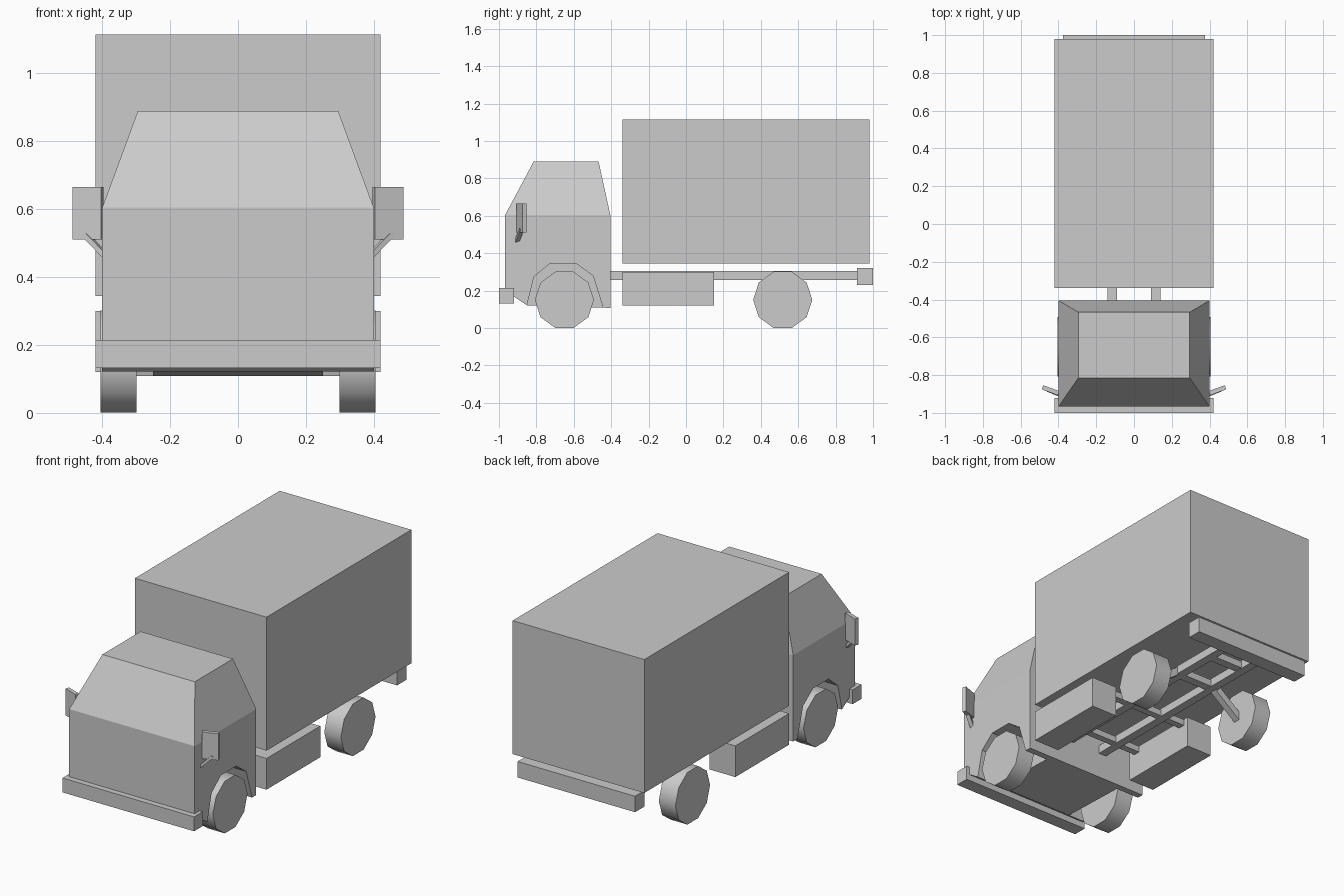
import bpy, bmesh, math
from mathutils import Vector, Matrix

if "Cube" in bpy.data.objects:
    bpy.data.objects.remove(bpy.data.objects["Cube"])


def finish(name, bm):
    bmesh.ops.recalc_face_normals(bm, faces=bm.faces)
    me = bpy.data.meshes.new(name)
    bm.to_mesh(me)
    bm.free()
    ob = bpy.data.objects.new(name, me)
    bpy.context.collection.objects.link(ob)
    return ob


def box(name, x0, x1, y0, y1, z0, z1, mat=Matrix()):
    bm = bmesh.new()
    size = Matrix.Diagonal((abs(x1 - x0), y1 - y0, z1 - z0, 1))
    mid = Matrix.Translation(((x0 + x1) / 2, (y0 + y1) / 2, (z0 + z1) / 2))
    bmesh.ops.create_cube(bm, size=1, matrix=mat @ mid @ size)
    return finish(name, bm)


def beam(name, a, b, w, h):
    a, b = Vector(a), Vector(b)
    rot = (b - a).to_track_quat('Z', 'Y').to_matrix().to_4x4()
    return box(name, -w / 2, w / 2, -h / 2, h / 2, 0, (b - a).length,
               Matrix.Translation(a) @ rot)


def prism(profile, x0, x1):
    """Side profile of (y, z) points extruded across x."""
    bm = bmesh.new()
    face = bm.faces.new([bm.verts.new((x0, y, z)) for y, z in profile])
    ext = bmesh.ops.extrude_face_region(bm, geom=[face])
    moved = [v for v in ext['geom'] if isinstance(v, bmesh.types.BMVert)]
    bmesh.ops.translate(bm, verts=moved, vec=(x1 - x0, 0, 0))
    bmesh.ops.recalc_face_normals(bm, faces=bm.faces)
    return bm


# Cab: lower body with the tapered upper part extruded from its top face
bm = prism([(-.967, .605), (-.967, .20), (-.85, .122), (-.405, .108), (-.405, .605)], -.4, .4)
top = max(bm.faces, key=lambda f: f.calc_center_median().z)
ext = bmesh.ops.extrude_face_region(bm, geom=[top])
bm.faces.remove(top)
for v in ext['geom']:
    if isinstance(v, bmesh.types.BMVert):
        v.co = (math.copysign(.295, v.co.x), -.815 if v.co.y < -.7 else -.467, .89)
cab = finish("cab", bm)

# Wheel arches cut out of the cab sides
arch = [(-.862, .08), (-.85, .122), (-.813, .275), (-.727, .345), (-.588, .345),
        (-.497, .28), (-.444, .11), (-.435, .08)]
for s in (-1, 1):
    cutter = finish("arch_cutter", prism(arch, s * .25, s * .5))
    cutter.hide_render = True
    mod = cab.modifiers.new("arch", 'BOOLEAN')
    mod.operation, mod.solver, mod.object = 'DIFFERENCE', 'EXACT', cutter
    bpy.context.view_layer.objects.active = cab
    bpy.ops.object.modifier_apply(modifier=mod.name)
    bpy.data.objects.remove(cutter)

# Cargo box and bumpers
box("cargo_box", -.42, .42, -.34, .98, .345, 1.115)
box("front_bumper", -.42, .42, -1, -.92, .132, .215)
box("rear_bumper", -.375, .375, .915, 1, .23, .322)

# Chassis cross members
for y in (.52, .78):
    box("cross_member", -.09, .09, y - .025, y + .025, .26, .30)
for y in (-.28, .10):
    box("tank_support", -.26, .26, y - .02, y + .02, .262, .298)

for s in (-1, 1):
    # Chassis rails and side tanks
    box("chassis_rail", s * .09, s * .14, -.405, .915, .257, .305)
    box("side_tank", s * .255, s * .42, -.34, .15, .12, .30)
    # Ten-sided wheels
    for y in (-.65, .517):
        bpy.ops.mesh.primitive_cylinder_add(vertices=10, radius=.158, depth=.106,
                                            location=(s * .352, y, .151),
                                            rotation=(0, math.pi / 2, 0))
        wheel = bpy.context.object
        wheel.name = "wheel"
        bpy.ops.object.shade_smooth_by_angle(angle=math.radians(40))
    # Sloped struts carrying the rear wheels
    beam("axle_strut", (s * .12, .517, .29), (s * .31, .517, .145), .04, .04)
    # Angled mirrors and their arms
    turn = Matrix.Translation((s * .442, -.88, .588)) @ Matrix.Rotation(s * math.radians(20), 4, 'Z')
    box("mirror", -.045, .045, -.0115, .0115, -.077, .077, turn)
    beam("mirror_arm", (s * .39, -.905, .462), (s * .455, -.878, .53), .022, .015)
